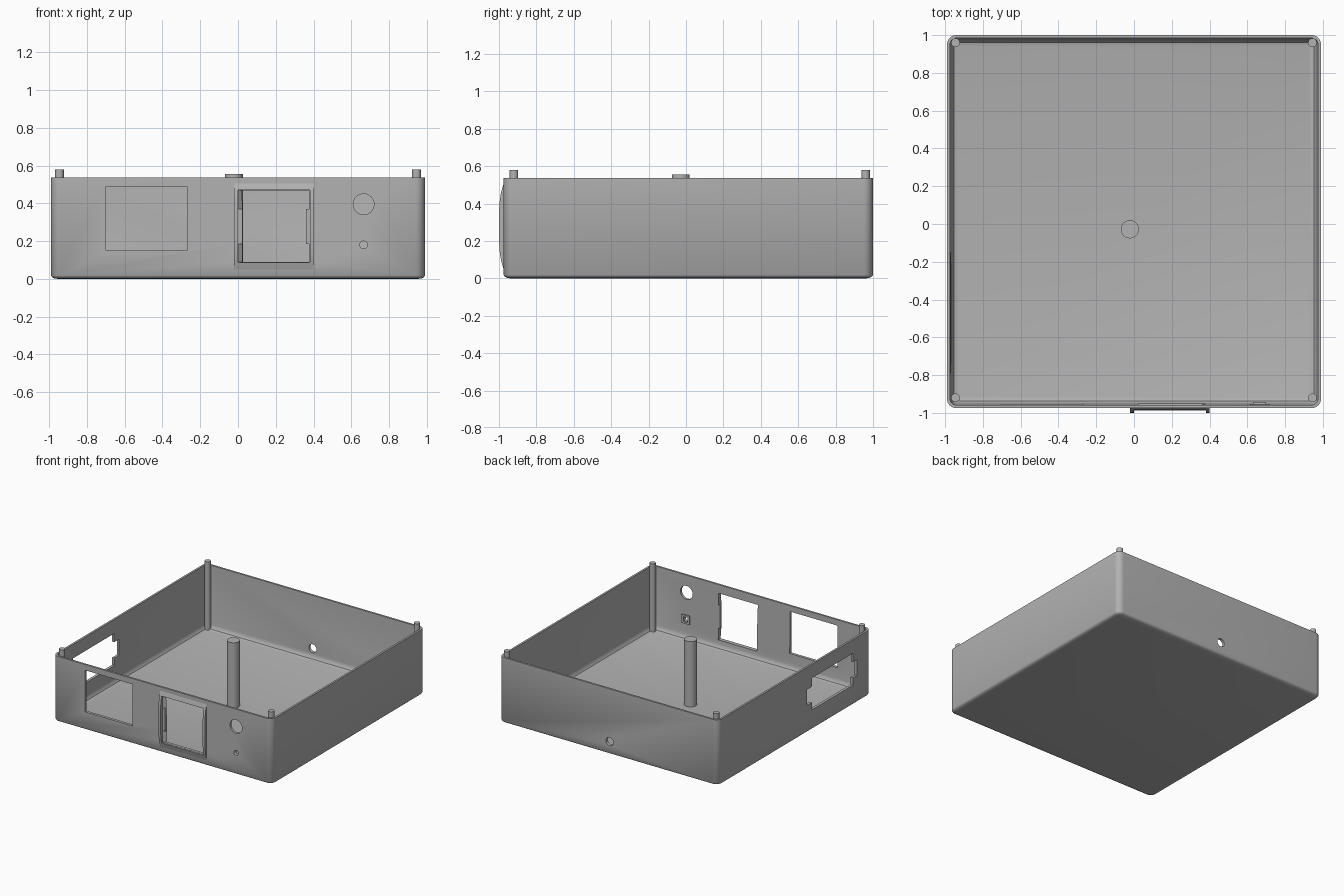
import bpy, bmesh, math

if "Cube" in bpy.data.objects:
    bpy.data.objects.remove(bpy.data.objects["Cube"])

grey = bpy.data.materials.new("plain grey")
grey.use_nodes = True
grey.diffuse_color = (0.45, 0.45, 0.45, 1)
grey.node_tree.nodes["Principled BSDF"].inputs["Base Color"].default_value = (0.45, 0.45, 0.45, 1)

X, FRONT, BACK, TOP = 0.99, -0.975, 1.0, 0.537
INNER = FRONT + 0.02
MID_Y = (FRONT + BACK) / 2


def finish(name, bm):
    bmesh.ops.recalc_face_normals(bm, faces=bm.faces)
    mesh = bpy.data.meshes.new(name)
    bm.to_mesh(mesh)
    bm.free()
    mesh.materials.append(grey)
    obj = bpy.data.objects.new(name, mesh)
    bpy.context.collection.objects.link(obj)
    return obj


def activate(obj):
    bpy.ops.object.select_all(action='DESELECT')
    obj.select_set(True)
    bpy.context.view_layer.objects.active = obj


def smooth(obj):
    activate(obj)
    bpy.ops.object.shade_smooth_by_angle(angle=math.radians(35))


def loft(name, rings):
    """Skin a list of equal rings and cap both ends."""
    bm = bmesh.new()
    loops = [[bm.verts.new(p) for p in ring] for ring in rings]
    n = len(loops[0])
    for a, b in zip(loops, loops[1:]):
        for i in range(n):
            j = (i + 1) % n
            bm.faces.new((a[i], a[j], b[j], b[i]))
    bm.faces.new(loops[0])
    bm.faces.new(loops[-1])
    return finish(name, bm)


def prism(name, profile, axis, lo, hi):
    """Extrude a 2D profile along x, y or z."""
    place = {'x': lambda p, d: (d, p[0], p[1]),
             'y': lambda p, d: (p[0], d, p[1]),
             'z': lambda p, d: (p[0], p[1], d)}[axis]
    return loft(name, [[place(p, d) for p in profile] for d in (lo, hi)])


def rect(x0, x1, z0, z1):
    return [(x0, z0), (x1, z0), (x1, z1), (x0, z1)]


def circle(x, y, r, n=32):
    return [(x + r * math.cos(math.tau * i / n), y + r * math.sin(math.tau * i / n))
            for i in range(n)]


def ring(inset, z, steps=8):
    """Rounded rectangle, inset from the outer wall."""
    r = max(0.05 - inset, 0.015)
    hx, hy = X - inset - r, (BACK - FRONT) / 2 - inset - r
    points = []
    for k, (sx, sy) in enumerate([(1, 1), (-1, 1), (-1, -1), (1, -1)]):
        for i in range(steps + 1):
            a = (k + i / steps) * math.pi / 2
            points.append((sx * hx + r * math.cos(a), MID_Y + sy * hy + r * math.sin(a), z))
    return points


def cut(target, cutter):
    mod = target.modifiers.new("cut", 'BOOLEAN')
    mod.operation, mod.solver, mod.object = 'DIFFERENCE', 'EXACT', cutter
    activate(target)
    bpy.ops.object.modifier_apply(modifier=mod.name)
    bpy.data.objects.remove(cutter)


# Open tray: outer skin up, over the rim, and down the drafted inside
sections = [(0.035, 0), (0.018, 0.003), (0.006, 0.009), (0, 0.018), (0, TOP),
            (0.016, TOP), (0.024, 0.06), (0.028, 0.042), (0.038, 0.028), (0.055, 0.022)]
tray = loft("tray", [ring(i, z) for i, z in sections])

# Front wall openings
holes = [rect(-0.70, -0.27, 0.15, 0.49),
         circle(0.665, 0.395, 0.055), circle(0.665, 0.18, 0.02),
         rect(0.025, 0.36, 0.09, 0.467)]
for z0, z1 in ((0.09, 0.185), (0.37, 0.467)):
    holes.append(rect(0.30, 0.375, z0, z1))
for profile in holes:
    cut(tray, prism("cutter", profile, 'y', FRONT - 0.05, FRONT + 0.08))

# Slanted relief slots on one side of the bezel opening
for z0, z1 in ((0.09, 0.185), (0.37, 0.467)):
    wedge = [(-0.001, FRONT - 0.01), (0.08, FRONT - 0.01), (0.08, INNER + 0.02),
             (0.025, INNER + 0.02), (0.025, INNER), (-0.001, FRONT)]
    cut(tray, prism("cutter", wedge, 'z', z0, z1))

# Side socket opening with an ear at each end
cut(tray, prism("cutter", rect(-0.74, -0.21, 0.165, 0.425), 'x', -1.1, -0.9))
cut(tray, prism("cutter", rect(-0.79, -0.15, 0.225, 0.355), 'x', -1.1, -0.9))

# Cable hole in the back wall
cut(tray, prism("cutter", circle(-0.01, 0.107, 0.034), 'y', 0.9, 1.1))
smooth(tray)

# Bowed bezel around the front opening
z_low, z_high, n = 0.05, 0.505, 16
arch = []
for i in range(n + 1):
    t = 2 * i / n - 1
    bulge = 0.025 * (1 - abs(t) ** 3.5)
    arch.append((FRONT - bulge, z_low + (z_high - z_low) * i / n))
arch = [(FRONT + 0.004, z_low)] + arch + [(FRONT + 0.004, z_high)]
bezel = prism("front_bezel", arch, 'x', -0.02, 0.40)
cut(bezel, prism("cutter", rect(0.0, 0.38, 0.088, 0.47), 'y', -1.1, -0.9))
smooth(bezel)

# Square collar behind the small front hole
collar = prism("button_collar", rect(0.63, 0.70, 0.145, 0.215), 'y', INNER - 0.005, INNER + 0.012)
cut(collar, prism("cutter", rect(0.645, 0.685, 0.16, 0.20), 'y', -1.1, -0.9))

# Corner pegs and the central support post
for side, sx in (("left", 1), ("right", -1)):
    for end, y in (("front", -0.92), ("back", 0.96)):
        smooth(prism(f"{end}_{side}_peg", circle(sx * 0.945, y, 0.023), 'z', 0.02, 0.58))
smooth(prism("centre_post", circle(-0.022, -0.028, 0.048), 'z', 0.02, 0.556))
